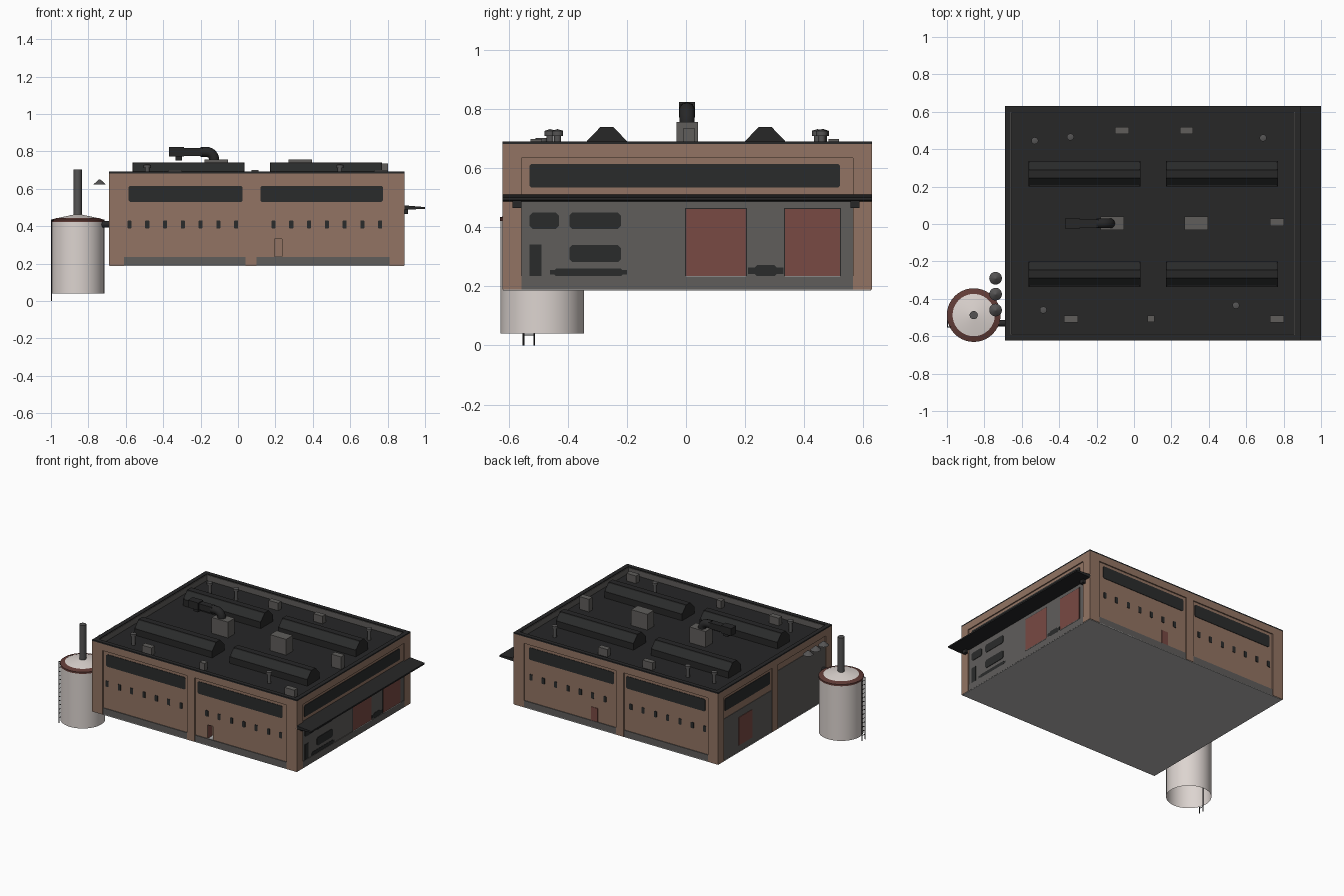
import bpy, bmesh, math
from mathutils import Vector

if "Cube" in bpy.data.objects:
    bpy.data.objects.remove(bpy.data.objects["Cube"])


def material(name, r, g, b):
    m = bpy.data.materials.new(name)
    m.diffuse_color = (r, g, b, 1)
    m.use_nodes = True
    m.node_tree.nodes["Principled BSDF"].inputs["Base Color"].default_value = m.diffuse_color
    return m


BRICK = material("brown_brick", 0.29, 0.175, 0.125)
GREY = material("concrete_grey", 0.115, 0.11, 0.105)
DARK = material("roof_dark", 0.02, 0.02, 0.0205)
GLASS = material("dark_glass", 0.023, 0.0245, 0.0245)
RED = material("door_red", 0.19, 0.068, 0.056)
WHITE = material("tank_white", 0.72, 0.66, 0.63)
RUST = material("rust_band", 0.12, 0.045, 0.038)
METAL = material("pipe_grey", 0.09, 0.088, 0.088)
FLOOR = material("floor_light_grey", 0.46, 0.455, 0.45)


def finish(name, bm, mat, smooth=False):
    bmesh.ops.recalc_face_normals(bm, faces=bm.faces)
    me = bpy.data.meshes.new(name)
    bm.to_mesh(me)
    bm.free()
    for m in (mat if isinstance(mat, list) else [mat]):
        me.materials.append(m)
    ob = bpy.data.objects.new(name, me)
    bpy.context.collection.objects.link(ob)
    if smooth:
        bpy.ops.object.select_all(action='DESELECT')
        ob.select_set(True)
        bpy.context.view_layer.objects.active = ob
        bpy.ops.object.shade_smooth_by_angle(angle=math.radians(35))
    return ob


def box(name, x0, x1, y0, y1, z0, z1, mat):
    bm = bmesh.new()
    bmesh.ops.create_cube(bm, size=1)
    for v in bm.verts:
        v.co = Vector((x1 if v.co.x > 0 else x0, y1 if v.co.y > 0 else y0, z1 if v.co.z > 0 else z0))
    return finish(name, bm, mat)


def prism(name, pts, offset, mat):
    bm = bmesh.new()
    f = bm.faces.new([bm.verts.new(p) for p in pts])
    r = bmesh.ops.extrude_face_region(bm, geom=[f])
    bmesh.ops.translate(bm, vec=offset, verts=[g for g in r['geom'] if isinstance(g, bmesh.types.BMVert)])
    return finish(name, bm, mat)


def lathe(name, x, y, profile, mat, sides=32):
    bm = bmesh.new()
    vs = [bm.verts.new((x + r, y, z)) for r, z in profile]
    es = [bm.edges.new(p) for p in zip(vs, vs[1:])]
    bmesh.ops.spin(bm, geom=vs + es, cent=(x, y, 0), axis=(0, 0, 1), angle=math.tau, steps=sides)
    bmesh.ops.remove_doubles(bm, verts=bm.verts, dist=1e-5)
    return finish(name, bm, mat, True)


def rod(name, a, b, r, mat, sides=12):
    a, b = Vector(a), Vector(b)
    bm = bmesh.new()
    bmesh.ops.create_cone(bm, cap_ends=True, segments=sides, radius1=r, radius2=r, depth=(b - a).length)
    rot = (b - a).to_track_quat('Z', 'Y').to_matrix()
    for v in bm.verts:
        v.co = rot @ v.co + (a + b) / 2
    return finish(name, bm, mat, True)


# Building extents and wall recess
X0, X1, Y0, Y1, ZB, ZR, ZT = -0.69, 0.89, -0.622, 0.63, 0.19, 0.645, 0.69
D = 0.008


def plate(name, side, u0, u1, z0, z1, mat, cut=0.0, out=0.003):
    """Thin panel on a wall; cut chamfers its corners."""
    c = cut
    outline = [(u0 + c, z0), (u1 - c, z0), (u1, z0 + c), (u1, z1 - c),
               (u1 - c, z1), (u0 + c, z1), (u0, z1 - c), (u0, z0 + c)]
    if not c:
        outline = [(u0, z0), (u1, z0), (u1, z1), (u0, z1)]
    pos = {"front": Y0 + D, "back": Y1 - D, "left": X0 + D, "right": X1 - D}[side]
    s = -1 if side in ("front", "left") else 1
    if side in ("front", "back"):
        return prism(name, [(u, pos, z) for u, z in outline], (0, s * out, 0), mat)
    return prism(name, [(pos, u, z) for u, z in outline], (s * out, 0, 0), mat)


# Main body with an open front doorway
body = box("building_body", X0 + D, X1 - D, Y0 + D, Y1 - D, ZB, ZR, BRICK)
cutter = box("doorway_cutter", .196, .236, Y0 - .1, Y0 + .16, .235, .33, BRICK)
cutter.hide_render = True
cutter.hide_viewport = True
mod = body.modifiers.new("doorway", 'BOOLEAN')
mod.operation = 'DIFFERENCE'
mod.object = cutter
mod.solver = 'EXACT'
box("doorway_floor", .196, .236, Y0 + D, Y0 + .16, .234, .237, FLOOR)
box("open_door", .1965, .199, Y0 + D, Y0 + .05, .237, .328, RED)
# Light floor underside, roof deck, parapet and coping
box("floor_slab", X0 + .003, X1 - .003, Y0 + .003, Y1 - .003, ZB - .003, ZB + .002, FLOOR)
box("roof_deck", X0 + .02, X1 - .02, Y0 + .02, Y1 - .02, ZR - .01, ZR + .002, DARK)
T = 0.03
for n, a, b, c, d in (("front", X0, X1, Y0, Y0 + T), ("back", X0, X1, Y1 - T, Y1),
                      ("left", X0, X0 + T, Y0 + T, Y1 - T), ("right", X1 - T, X1, Y0 + T, Y1 - T)):
    box("parapet_" + n, a, b, c, d, 0.635, ZT - .008, BRICK)
    box("coping_" + n, a, b, c, d, ZT - .008, ZT + .001, DARK)
# Grey lining inside the parapet
for n, a, b, c, d in (("front", X0 + T, X1 - T, Y0 + T, Y0 + T + .004), ("back", X0 + T, X1 - T, Y1 - T - .004, Y1 - T),
                      ("left", X0 + T, X0 + T + .004, Y0 + T, Y1 - T), ("right", X1 - T - .004, X1 - T, Y0 + T, Y1 - T)):
    box("parapet_lining_" + n, a, b, c, d, ZR, ZT - .004, GREY)

# Corner and middle pilasters
for xa, xb in ((X0, X0 + .08), (X1 - .08, X1)):
    for ya, yb in ((Y0, Y0 + .065), (Y1 - .065, Y1)):
        box("corner_pilaster", xa, xb, ya, yb, ZB, 0.64, BRICK)
for ya, yb in ((Y0, Y0 + .02), (Y1 - .02, Y1)):
    box("middle_pilaster", .04, .10, ya, yb, ZB, 0.64, BRICK)
box("left_pilaster", X0, X0 + .02, -.03, .03, ZB, 0.64, BRICK)

# Long walls, the same on front and back
for side in ("front", "back"):
    for u0, u1 in ((X0 + .08, .04), (.10, X1 - .08)):
        plate("grey_base", side, u0, u1, ZB, .235, GREY, out=.005)
    plate("strip_window", side, -.585, .025, .53, .615, GLASS, .007)
    plate("strip_window", side, .12, .775, .53, .615, GLASS, .007)
    for u in [s + .095 * i for s in (-.58, .19) for i in range(7)]:
        plate("small_window", side, u - .011, u + .011, .388, .43, GLASS, .003)
plate("back_door", "back", .245, .295, .235, .33, RED)

# Right wall with loading doors
plate("grey_wall_right", "right", Y0 + .065, Y1 - .065, ZB, .5, GREY, out=.002)
plate("grey_base_right", "right", Y0 + .065, Y1 - .065, ZB, .235, GREY, out=.006)
plate("strip_window_right", "right", -.53, .522, .535, .615, GLASS, .006)
for a, b in ((0, .203), (.335, .522)):
    plate("door_surround", "right", a - .003, b + .003, .235, .465, DARK, out=.004)
    plate("loading_door", "right", a, b, .236, .462, RED, out=.005)
    plate("door_sill", "right", a, b, .2335, .236, FLOOR, out=.0085)
for a, b, c, d in ((-.53, -.43, .395, .45), (-.395, -.22, .395, .45), (-.395, -.22, .283, .34)):
    plate("office_window", "right", a, b, c, d, GLASS, .01, .005)
plate("office_door", "right", -.53, -.49, .235, .342, GLASS, out=.005)
# Dark patches low on the wall
plate("dark_patch", "right", .21, .33, .235, .272, GLASS, .03, .004)
plate("dark_patch", "right", -.46, -.2, .235, .26, GLASS, .02, .004)
# Awning over the loading doors
prism("awning", [(X1 - .01, Y0, .512), (1.0, Y0, .502), (1.0, Y0, .492), (X1 - .01, Y0, .488)], (0, Y1 - Y0, 0), DARK)
for y in (-.572, .572):
    box("awning_bracket", X1 - .01, X1 + .02, y - .015, y + .015, .465, .492, DARK)

# Left wall
plate("grey_wall_left_back", "left", .03, Y1 - .065, ZB, .48, GREY, out=.003)
plate("grey_wall_left_front", "left", Y0 + .065, -.03, ZB, .59, GREY, out=.003)
plate("strip_window_left", "left", .05, .55, .53, .615, GLASS, .007)
plate("left_door", "left", .25, .40, .235, .43, RED, out=.006)
for y in (-.29, -.375, -.46):
    lathe("lamp_shade", -.74, y, [(0, .65), (.006, .648), (.034, .622), (0, .622)], METAL, 20)

# Roof skylights with inset glazing
for cx in (-.265, .47):
    for cy in (-.268, .268):
        bm = bmesh.new()
        prof = [(-.068, ZR), (.068, ZR), (.068, .692), (.022, .74), (-.022, .74), (-.068, .692)]
        f = bm.faces.new([bm.verts.new((cx - .3, cy + y, z)) for y, z in prof])
        r = bmesh.ops.extrude_face_region(bm, geom=[f])
        bmesh.ops.translate(bm, vec=(.6, 0, 0), verts=[g for g in r['geom'] if isinstance(g, bmesh.types.BMVert)])
        bmesh.ops.recalc_face_normals(bm, faces=bm.faces)
        slopes = [f for f in bm.faces if .3 < f.normal.z < .95]
        bmesh.ops.inset_individual(bm, faces=slopes, thickness=.01, depth=-.004)
        for f in slopes:
            f.material_index = 1
        finish("skylight", bm, [DARK, GLASS])

# Roof units: centre, size, top height
for x, y, w, d, top in ((-.065, .5, .075, .035, .70), (.28, .5, .07, .035, .70), (.765, .01, .075, .04, .735),
                        (-.337, -.507, .075, .038, .70), (.09, -.507, .038, .035, .70), (.765, -.507, .075, .038, .70),
                        (.332, .004, .125, .074, .757), (-.117, .004, .125, .074, .757)):
    box("roof_unit", x - w / 2, x + w / 2, y - d / 2, y + d / 2, ZR, top, GREY)
# Roof vents
for x, y in ((-.53, .445), (-.34, .465), (.69, .46), (-.485, -.46), (.545, -.435)):
    lathe("roof_vent", x, y, [(.012, ZR), (.012, .71), (.019, .71), (.019, .727), (0, .733)], METAL, 12)

# Exhaust duct with elbow
cu = bpy.data.curves.new("exhaust_duct", 'CURVE')
cu.dimensions = '3D'
cu.bevel_depth = .027
cu.bevel_resolution = 3
cu.use_fill_caps = True
path = [(-.128, .75)] + [(-.17 + .042 * math.cos(t * math.pi / 12), .757 + .04 * math.sin(t * math.pi / 12))
                         for t in range(7)] + [(-.2, .797)]
sp = cu.splines.new('POLY')
sp.points.add(len(path) - 1)
for p, (x, z) in zip(sp.points, path):
    p.co = (x, .003, z, 1)
cu.materials.append(DARK)
bpy.context.collection.objects.link(bpy.data.objects.new("exhaust_duct", cu))
box("duct_run", -.29, -.19, -.018, .024, .776, .818, DARK)
box("duct_outlet", -.37, -.29, -.024, .03, .772, .824, DARK)
box("duct_drop", -.335, -.30, -.012, .018, .752, .78, DARK)

# Storage tank, open underneath
TX, TY = -.857, -.487
lathe("tank_shell", TX, TY, [(.142, .04), (.142, .425)], WHITE, 40)
lathe("tank_rim", TX, TY, [(.139, .422), (.1435, .422), (.1435, .434), (.113, .443)], RUST, 40)
lathe("tank_cone_top", TX, TY, [(.114, .442), (.02, .462), (0, .463)], WHITE, 40)
lathe("tank_chimney", TX, TY, [(.022, .455), (.022, .702), (0, .702)], METAL, 20)
# Link from tank to building
rod("tank_link_pipe", (-.735, -.53, .41), (-.675, -.53, .41), .018, DARK)
# Tank ladder reaching the ground
for y in (-.55, -.514):
    rod("ladder_rail", (-.997, y, 0), (-.997, y, .43), .003, DARK, 6)
    rod("ladder_hook", (-.997, y, .43), (-.97, y, .435), .003, DARK, 6)
for i in range(14):
    rod("ladder_rung", (-.997, -.55, .036 + .029 * i), (-.997, -.514, .036 + .029 * i), .002, DARK, 6)
